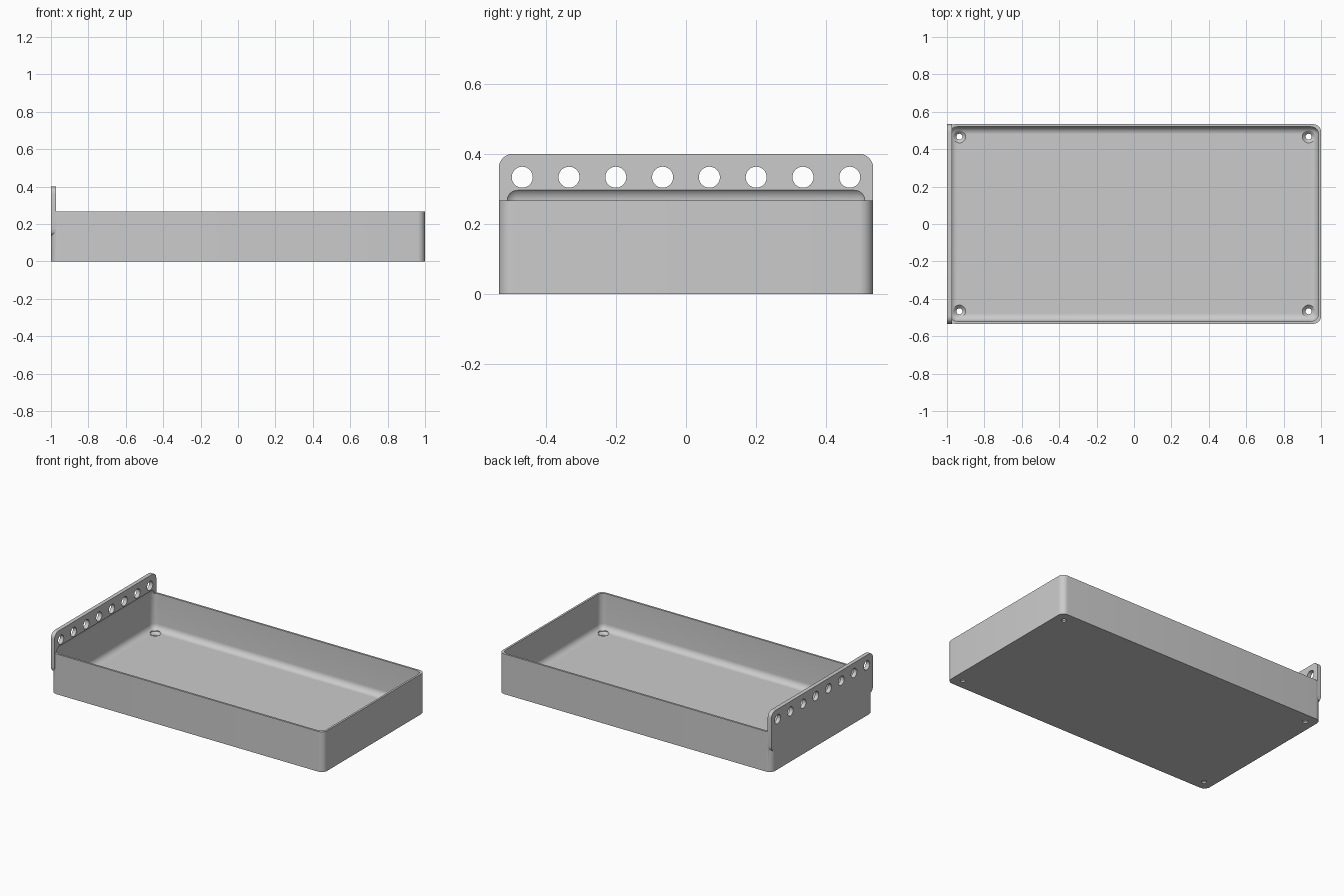
import bpy, bmesh, math
from mathutils import Matrix

cube = bpy.data.objects.get("Cube")
if cube:
    bpy.data.objects.remove(cube, do_unlink=True)

MM = 2 / 150            # design unit
LENGTH, WIDTH, RIM = 150 * MM, 80 * MM, 20 * MM
WALL, FLOOR, ROUND = 1 * MM, 2 * MM, 3 * MM

grey = bpy.data.materials.new("plain_grey")
grey.use_nodes = True
colour = (0.6, 0.6, 0.6, 1)
grey.diffuse_color = colour
grey.node_tree.nodes["Principled BSDF"].inputs["Base Color"].default_value = colour


def make_object(name, bm):
    bmesh.ops.recalc_face_normals(bm, faces=bm.faces)
    mesh = bpy.data.meshes.new(name)
    bm.to_mesh(mesh)
    bm.free()
    mesh.materials.append(grey)
    obj = bpy.data.objects.new(name, mesh)
    bpy.context.collection.objects.link(obj)
    return obj


def rounded_box(name, low, high, axes, segments=8):
    """Box between two corners; edges parallel to the given axes are rounded."""
    bm = bmesh.new()
    bmesh.ops.create_cube(bm, size=1)
    for v in bm.verts:
        v.co = [low[i] if v.co[i] < 0 else high[i] for i in range(3)]

    def along(edge):
        d = edge.verts[1].co - edge.verts[0].co
        return max(range(3), key=lambda i: abs(d[i]))

    edges = [e for e in bm.edges if along(e) in axes]
    bmesh.ops.bevel(bm, geom=edges, offset=ROUND, offset_type='OFFSET',
                    segments=segments, profile=0.5, affect='EDGES')
    return make_object(name, bm)


def add_cone(bm, r_low, r_high, depth, matrix):
    bmesh.ops.create_cone(bm, cap_ends=True, segments=32, radius1=r_low,
                          radius2=r_high, depth=depth, matrix=matrix)


def combine(target, other, operation):
    mod = target.modifiers.new(operation.lower(), 'BOOLEAN')
    mod.operation, mod.object, mod.solver = operation, other, 'EXACT'
    bpy.context.view_layer.objects.active = target
    bpy.ops.object.modifier_apply(modifier=mod.name)
    bpy.data.objects.remove(other, do_unlink=True)


# Tray body and the upright hanging plate at its end
x, y = LENGTH / 2, WIDTH / 2
tray = rounded_box("tray", (-x, -y, 0), (x, y, RIM), (2,))
plate = rounded_box("hanging_plate", (-x, -y, 10 * MM), (-x + 2 * MM, y, 30 * MM), (0,))
combine(tray, plate, 'UNION')

# Filleted hollow, reaching slightly into the plate above the rim
hollow = rounded_box("hollow_cutter", (-x + WALL, -y + WALL, FLOOR),
                     (x - WALL, y - WALL, RIM + ROUND), (0, 1, 2))
combine(tray, hollow, 'DIFFERENCE')

# Row of round holes through the plate
bm = bmesh.new()
for i in range(8):
    place = Matrix.Translation((-x, (i - 3.5) * 10 * MM, 25 * MM))
    add_cone(bm, 2.25 * MM, 2.25 * MM, 8 * MM, place @ Matrix.Rotation(math.pi / 2, 4, 'Y'))
combine(tray, make_object("plate_hole_cutter", bm), 'DIFFERENCE')

# Countersunk screw holes in the four floor corners
parts = ((1.2, 1.2, -1, 3), (1.2, 2.5, 0.7, 2), (2.5, 2.5, 2, 4))
for r_low, r_high, bottom, top in parts:
    bm = bmesh.new()
    for sx in (-1, 1):
        for sy in (-1, 1):
            place = Matrix.Translation((sx * (x - 5 * MM), sy * (y - 5 * MM),
                                        (bottom + top) / 2 * MM))
            add_cone(bm, r_low * MM, r_high * MM, (top - bottom) * MM, place)
    combine(tray, make_object("screw_hole_cutter", bm), 'DIFFERENCE')

# Smooth fillets, crisp edges
bpy.ops.object.select_all(action='DESELECT')
tray.select_set(True)
bpy.context.view_layer.objects.active = tray
bpy.ops.object.shade_smooth_by_angle(angle=math.radians(30))
